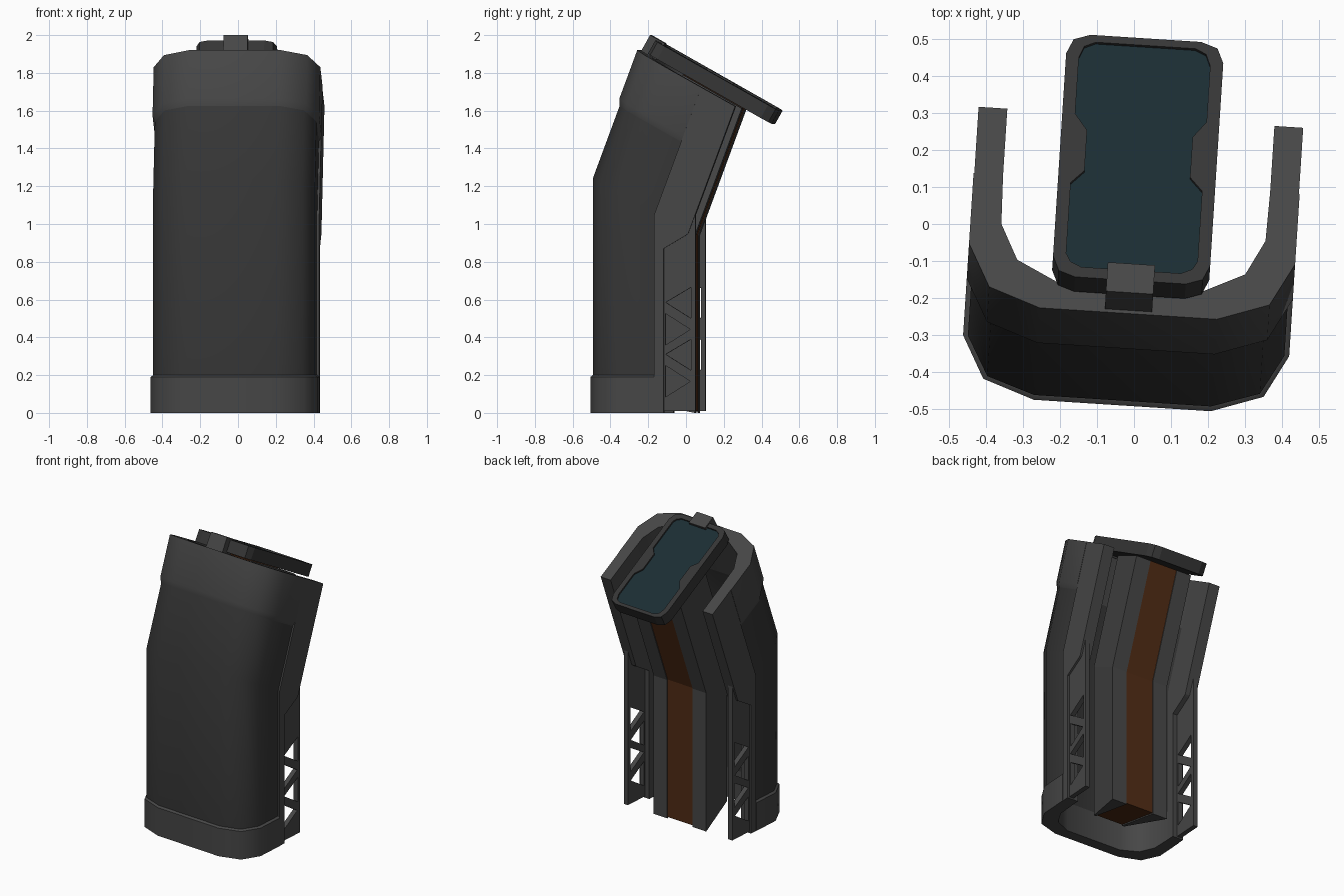
import bpy, bmesh
from math import radians
from mathutils import Matrix

if "Cube" in bpy.data.objects:
    bpy.data.objects.remove(bpy.data.objects["Cube"])

TURN = Matrix.Rotation(radians(-3.7), 4, 'Z')   # whole model is slightly turned
LEAN, SLOPE = 0.37, 0.56                        # lean of upper half, slope of cuts and bend


def material(name, rgb):
    m = bpy.data.materials.new(name)
    m.diffuse_color = (*rgb, 1)
    m.use_nodes = True
    m.node_tree.nodes["Principled BSDF"].inputs["Base Color"].default_value = m.diffuse_color
    return m


def bend(y):
    return 0.972 - SLOPE * y


def cut(c):
    """Height at which a leaning line that starts at y meets z = c - SLOPE*y."""
    k = SLOPE * LEAN
    return lambda y: (c - SLOPE * y + k * bend(y)) / (1 + k)


def flat(z):
    return lambda y: z


def lean(y, z):
    return y + LEAN * max(0, z - bend(y))


def finish(ob, mat, smooth=False, matrix=Matrix()):
    ob.matrix_world = TURN @ matrix
    ob.data.materials.clear()
    ob.data.materials.append(mat)
    if smooth:
        bpy.ops.object.select_all(action='DESELECT')
        ob.select_set(True)
        bpy.context.view_layer.objects.active = ob
        bpy.ops.object.shade_smooth_by_angle(angle=radians(46))
    else:
        ob.data.shade_flat()
    return ob


def loft(name, levels, mat, smooth=False, matrix=Matrix(), leaning=True):
    """levels: list of (loop of xy, height function); rings are bridged and capped."""
    bm = bmesh.new()
    rings = []
    for loop, h in levels:
        rings.append([bm.verts.new((x, lean(y, h(y)) if leaning else y, h(y))) for x, y in loop])
    n = len(rings[0])
    for a, b in zip(rings, rings[1:]):
        for i in range(n):
            j = (i + 1) % n
            bm.faces.new((a[i], a[j], b[j], b[i]))
    bm.faces.new(rings[0][::-1])
    bm.faces.new(rings[-1])
    bmesh.ops.recalc_face_normals(bm, faces=bm.faces[:])
    me = bpy.data.meshes.new(name)
    bm.to_mesh(me)
    bm.free()
    ob = bpy.data.objects.new(name, me)
    bpy.context.collection.objects.link(ob)
    return finish(ob, mat, smooth, matrix)


def slab(name, loops, x0, x1, mat):
    """Side profile in (y, z), with holes, made thick along x."""
    cu = bpy.data.curves.new(name, 'CURVE')
    cu.dimensions, cu.fill_mode, cu.extrude = '2D', 'BOTH', abs(x1 - x0) / 2
    for loop in loops:
        s = cu.splines.new('POLY')
        s.points.add(len(loop) - 1)
        for p, (y, z) in zip(s.points, loop):
            p.co = (y, z, 0, 1)
        s.use_cyclic_u = True
    ob = bpy.data.objects.new(name, cu)
    bpy.context.collection.objects.link(ob)
    bpy.ops.object.select_all(action='DESELECT')
    ob.select_set(True)
    bpy.context.view_layer.objects.active = ob
    bpy.ops.object.convert(target='MESH')
    axes = Matrix(((0, 0, 1, (x0 + x1) / 2), (1, 0, 0, 0), (0, 1, 0, 0), (0, 0, 0, 1)))
    return finish(bpy.context.object, mat, matrix=axes)


def u_loop(d=0.0, back=-0.14):
    """U-shaped wall section, outer face inset by d."""
    out = [(.442 - d, back), (.442 - d, -.33), (.38 - .8 * d, -.444 + .6 * d), (.24, -.492 + d)]
    inn = [(.362, back), (.358, -.272), (.309, -.366), (.2, -.418)]
    flip = lambda pts: [(-x, y) for x, y in pts]
    return out + flip(out)[::-1] + flip(inn) + inn[::-1]


def mirrored(half):
    return half + [(-x, y) for x, y in half[::-1]]


grey = material("dark_grey", (0.062, 0.062, 0.062))
black = material("charcoal", (0.036, 0.036, 0.036))
brown = material("brown", (0.08, 0.024, 0.007))
blue = material("dark_blue", (0.011, 0.026, 0.033))

# Outer shell: base band, recessed front panel, top band
panel = u_loop(.013)
loft("base_band", [(u_loop(), flat(0)), (u_loop(), flat(.19)), (panel, flat(.2))], grey, True)
loft("front_panel", [(panel, flat(.2)), (panel, bend), (panel, cut(1.437))], black, True)
loft("top_band", [(panel, cut(1.437)), (u_loop(), cut(1.475)), (u_loop(), cut(1.785))], grey, True)

# Side arms and pierced side plates
top = cut(1.785)
F, B, T = -.14, .04, .078
arm = [(F, 0), (-.09, 0), (-.09, .87), (.028, .94), (B, bend(B)),
       (lean(B, top(B)), top(B)), (lean(F, top(F)), top(F)), (F, bend(F))]
plate = [(-.09, .01), (T, .01), (T, 1.06), (B, bend(B)), (.028, .94), (-.09, .87)]
holes = [[(-.08, z), (-.08, z + .165), (.05, z + .082)] for z in (.085, .36)]
holes += [[(.055, z), (.055, z + .165), (-.08, z + .085)] for z in (.225, .5)]
for side, s in (("right", 1), ("left", -1)):
    slab(side + "_arm", [arm], s * .362, s * .44, grey)
    slab(side + "_truss_plate", [plate] + holes, s * .395, s * .427, grey)

# Central spine: brown core between two tapered rails, foot rising to the front
end = cut(1.785)
foot = lambda y: .2 * (.06 - y)
core = mirrored([(.1, .056), (.1, -.26)])
loft("spine_core", [(core, lambda y: foot(y) + .008), (core, bend), (core, end)], brown)
for side, s in (("right", 1), ("left", -1)):
    rail = [(s * .1, .06), (s * .207, .06), (s * .115, -.26), (s * .1, -.26)]
    loft(side + "_spine_rail", [(rail, foot), (rail, bend), (rail, end)], grey)

# Tilted display on top, with recessed notched screen
TILT = Matrix.Translation((0, .175, 1.786)) @ Matrix.Rotation(radians(-29.5), 4, 'X')


def tile(name, loop, z0, z1, mat):
    return loft(name, [(loop, flat(z0)), (loop, flat(z1))], mat, matrix=TILT, leaning=False)


frame = mirrored([(.15, .377), (.195, .36), (.213, .315), (.213, -.315), (.195, -.36), (.15, -.377)])
glass = mirrored([(.135, .355), (.165, .34), (.178, .305), (.178, .13), (.143, .08),
                  (.143, -.045), (.178, -.085), (.178, -.305), (.165, -.33), (.135, -.345)])
case = tile("display_case", frame, -.08, 0, black)
cutter = tile("screen_cutter", glass, -.014, .05, black)
cutter.hide_render = True
cutter.hide_viewport = True
mod = case.modifiers.new("recess", 'BOOLEAN')
mod.operation, mod.object, mod.solver = 'DIFFERENCE', cutter, 'EXACT'
tile("screen", glass, -.03, -.01, blue)

# Clip joining display to shell
tile("display_clip", mirrored([(.064, -.42), (.064, -.33)]), -.09, .009, grey)
